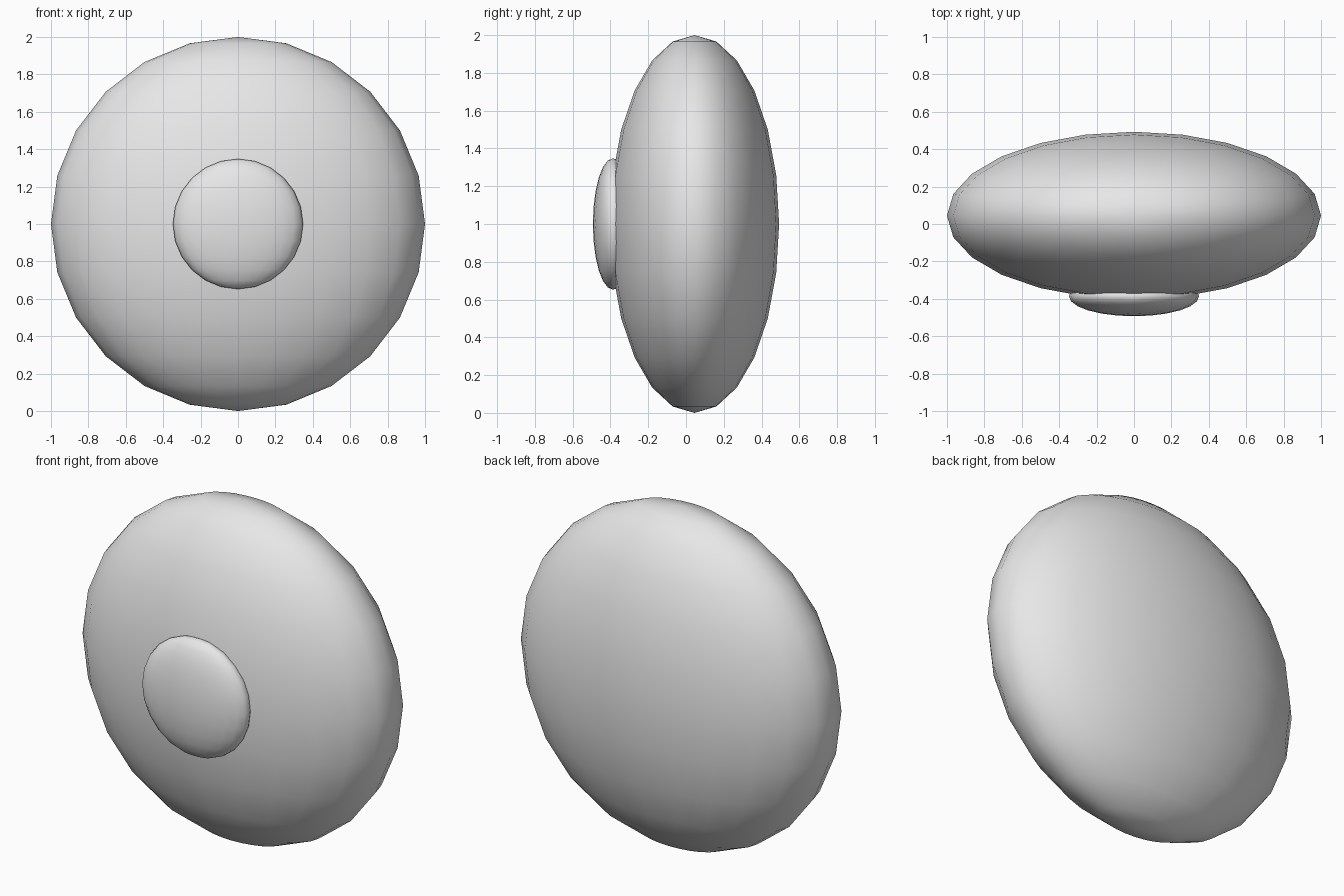
import bpy

if "Cube" in bpy.data.objects:
    bpy.data.objects.remove(bpy.data.objects["Cube"])

grey = bpy.data.materials.new("light_grey")
grey.diffuse_color = (0.8, 0.8, 0.8, 1)
grey.use_nodes = True
grey.node_tree.nodes["Principled BSDF"].inputs["Base Color"].default_value = grey.diffuse_color


def ellipsoid(name, location, radii):
    """Smooth flattened sphere with its poles along z."""
    bpy.ops.mesh.primitive_uv_sphere_add(segments=24, ring_count=12, radius=1, location=location)
    obj = bpy.context.object
    obj.name = name
    obj.scale = radii
    bpy.ops.object.transform_apply(location=False, rotation=False, scale=True)
    bpy.ops.object.shade_smooth()
    obj.data.materials.append(grey)
    return obj


# Large lens-shaped body
ellipsoid("body", (0, 0.045, 1), (1, 0.448, 1))

# Small raised button in the middle of the front
ellipsoid("front_button", (0, -0.386, 1), (0.348, 0.107, 0.348))
